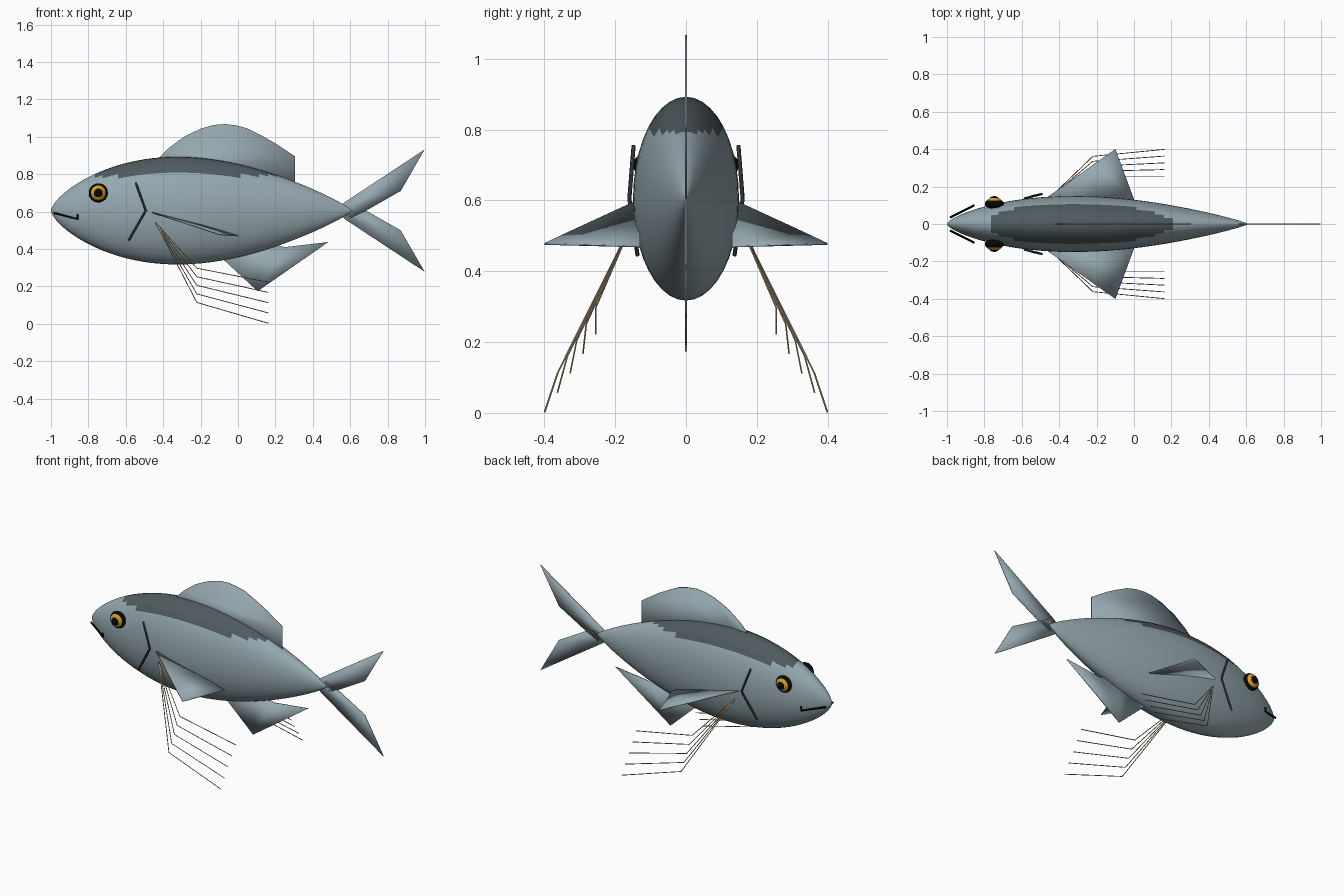
import bpy
import bmesh
from math import sin, cos, pi
from mathutils import Matrix, Vector

if "Cube" in bpy.data.objects:
    bpy.data.objects.remove(bpy.data.objects["Cube"], do_unlink=True)


def material(name, r, g, b):
    m = bpy.data.materials.new(name)
    m.use_nodes = True
    m.diffuse_color = (r, g, b, 1)
    bsdf = next(n for n in m.node_tree.nodes if n.type == 'BSDF_PRINCIPLED')
    bsdf.inputs["Base Color"].default_value = (r, g, b, 1)
    bsdf.inputs["Roughness"].default_value = 0.6
    return m


SILVER = material("silver blue", 0.30, 0.39, 0.43)
SLATE = material("dark slate", 0.08, 0.105, 0.115)
CHARCOAL = material("charcoal", 0.025, 0.034, 0.038)
GOLD = material("gold", 0.7, 0.34, 0.015)
BLACK = material("black", 0.002, 0.002, 0.002)
TAN = material("pale tan", 0.55, 0.44, 0.26)


def finish(bm, name, *mats):
    bmesh.ops.recalc_face_normals(bm, faces=bm.faces)
    mesh = bpy.data.meshes.new(name)
    bm.to_mesh(mesh)
    bm.free()
    for m in mats:
        mesh.materials.append(m)
    mesh.polygons.foreach_set("use_smooth", [True] * len(mesh.polygons))
    ob = bpy.data.objects.new(name, mesh)
    bpy.context.collection.objects.link(ob)
    return ob


def fin(name, points, faces):
    """Thin sheet through 3D points, thickened evenly."""
    bm = bmesh.new()
    verts = [bm.verts.new(p) for p in points]
    for f in faces:
        bm.faces.new([verts[i] for i in f])
    mod = finish(bm, name, SILVER).modifiers.new("thickness", 'SOLIDIFY')
    mod.thickness = 0.005
    mod.offset = 0


def flat_fin(name, outline):
    fin(name, [(x, 0, z) for x, z in outline], [range(len(outline))])


def tube(name, points, radius, mat):
    """Round rod along a polyline."""
    curve = bpy.data.curves.new(name, 'CURVE')
    curve.dimensions = '3D'
    curve.bevel_depth = radius
    curve.bevel_resolution = 1
    curve.use_fill_caps = True
    spline = curve.splines.new('POLY')
    spline.points.add(len(points) - 1)
    for p, co in zip(spline.points, points):
        p.co = (*co, 1)
    curve.materials.append(mat)
    bpy.context.collection.objects.link(bpy.data.objects.new(name, curve))


def ellipsoid(name, centre, radius, depth, mat):
    """Round button flattened along y."""
    bm = bmesh.new()
    bmesh.ops.create_uvsphere(bm, u_segments=24, v_segments=16, radius=1,
                              matrix=Matrix.Rotation(pi / 2, 3, 'X').to_4x4())
    bmesh.ops.scale(bm, vec=(radius, depth, radius), verts=bm.verts)
    bmesh.ops.translate(bm, vec=centre, verts=bm.verts)
    finish(bm, name, mat)


# Body: elliptical rings along a tapered teardrop profile
RINGS, SIDES, MID = 48, 40, 0.605
bm = bmesh.new()
rows = []
for i in range(1, RINGS):
    t = (1 - cos(pi * i / RINGS)) / 2
    h = 0.288 * sin(pi * t ** 0.8) ** 0.82
    rows.append([bm.verts.new((-1 + 1.61 * t, 0.52 * h * sin(2 * pi * k / SIDES),
                               MID + h * cos(2 * pi * k / SIDES)))
                 for k in range(SIDES)])
nose = bm.verts.new((-1, 0, MID))
tail = bm.verts.new((0.615, 0, MID))
for k in range(SIDES):
    n = (k + 1) % SIDES
    bm.faces.new((nose, rows[0][k], rows[0][n]))
    bm.faces.new((tail, rows[-1][n], rows[-1][k]))
    for a, b in zip(rows, rows[1:]):
        bm.faces.new((a[k], b[k], b[n], a[n]))
# Dark back
for f in bm.faces:
    f.material_index = int(f.calc_center_median().z > 0.792)
finish(bm, "body", SILVER, SLATE)

# Upright fins on the centre line
flat_fin("dorsal_fin", [(-0.44, 0.87), (-0.37, 0.94), (-0.29, 1.0), (-0.2, 1.043),
                        (-0.13, 1.063), (-0.07, 1.068), (-0.01, 1.061), (0.05, 1.045),
                        (0.12, 1.01), (0.2, 0.965), (0.26, 0.925), (0.305, 0.895),
                        (0.305, 0.7), (-0.4, 0.8)])
flat_fin("anal_fin", [(-0.08, 0.345), (0.105, 0.174), (0.483, 0.437), (0.25, 0.41), (0.1, 0.45)])
for side, s in (("upper", 1), ("lower", -1)):
    flat_fin(side + "_tail_lobe", [(x, MID + s * z) for x, z in
             [(0.53, 0.0), (0.57, 0.045), (0.998, 0.327), (0.87, 0.105), (0.685, 0.0), (0.6, -0.04)]])

# Paired parts
for side, s in (("left", 1), ("right", -1)):
    def at(x, y, z):
        return Vector((x, s * y, z))

    # Creased side fin
    fin(side + "_pectoral_fin",
        [at(-0.475, 0.135, 0.6), at(-0.2, 0.33, 0.51), at(-0.1, 0.4, 0.477),
         at(0, 0.13, 0.47), at(-0.2, 0.13, 0.53)],
        [(0, 1, 4), (1, 2, 3, 4)])

    # Trailing feelers
    for i in range(5):
        u = i / 4
        tube(f"{side}_feeler_{i + 1}",
             [at(-0.44, 0.15, 0.54), at(-0.22, 0.255 + 0.107 * u, 0.297 - 0.183 * u),
              at(0.162, 0.255 + 0.144 * u, 0.223 - 0.22 * u)], 0.0024, TAN)

    # Gill slit and mouth
    tube(side + "_gill_slit", [at(-0.547, 0.148, 0.755), at(-0.493, 0.16, 0.605),
                               at(-0.585, 0.137, 0.445)], 0.006, CHARCOAL)
    tube(side + "_mouth", [at(-0.983, 0.035, 0.592), at(-0.858, 0.097, 0.56),
                           at(-0.858, 0.1, 0.585)], 0.006, BLACK)

    # Eye with rim and pupil
    ellipsoid(side + "_eye_rim", at(-0.747, 0.108, 0.7), 0.051, 0.027, BLACK)
    ellipsoid(side + "_iris", at(-0.747, 0.114, 0.7), 0.043, 0.029, GOLD)
    ellipsoid(side + "_pupil", at(-0.747, 0.135, 0.7), 0.024, 0.014, BLACK)
